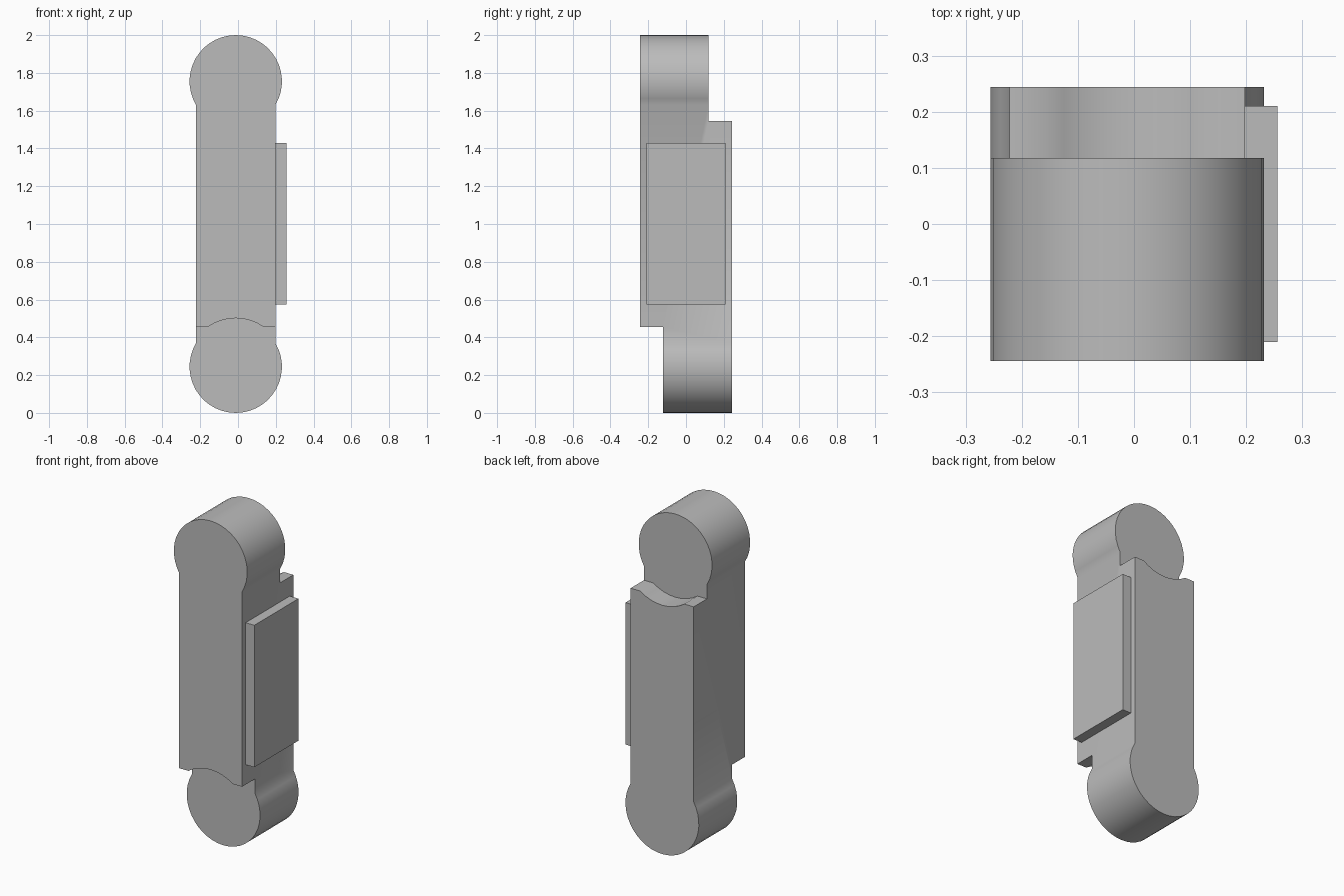
import bpy
import bmesh
from math import asin, cos, sin, pi, radians, sqrt

default = bpy.data.objects.get("Cube")
if default:
    bpy.data.objects.remove(default)

MID_X = -0.012           # centre line of the link
HALF_W = 0.21            # half width of the shank
HALF_D = 0.244           # half depth
EYE_R = 0.2445           # rounded end radius
EYE_Z = EYE_R            # height of the lower end's centre
CLEAR_R = 0.257          # clearance arc over the opposite end
STEP_Z = 0.455           # height of the flat shoulders
LUG_Y = 0.12             # where each half-lap step sits

grey = bpy.data.materials.new("plain_grey")
grey.use_nodes = True
grey.diffuse_color = (0.5, 0.5, 0.5, 1)
grey.node_tree.nodes["Principled BSDF"].inputs["Base Color"].default_value = (0.5, 0.5, 0.5, 1)


def prism(name, outline, y0, y1):
    """Extrude an x-z outline along y."""
    bm = bmesh.new()
    face = bm.faces.new([bm.verts.new((x, y0, z)) for x, z in outline])
    top = bmesh.ops.extrude_face_region(bm, geom=[face])
    moved = [v for v in top["geom"] if isinstance(v, bmesh.types.BMVert)]
    bmesh.ops.translate(bm, verts=moved, vec=(0, y1 - y0, 0))
    bmesh.ops.recalc_face_normals(bm, faces=bm.faces)
    mesh = bpy.data.meshes.new(name)
    bm.to_mesh(mesh)
    bm.free()
    mesh.materials.append(grey)
    obj = bpy.data.objects.new(name, mesh)
    bpy.context.collection.objects.link(obj)
    return obj


def arc(radius, start, end, steps):
    angles = [start + (end - start) * i / steps for i in range(steps + 1)]
    return [(MID_X + radius * cos(a), EYE_Z + radius * sin(a)) for a in angles]


def turned(points):
    """Rotate an outline half a turn about the link's middle."""
    return [(2 * MID_X - x, 2 - z) for x, z in points]


# Link body: straight shank with a rounded eye at each end
neck = asin(sqrt(EYE_R ** 2 - HALF_W ** 2) / EYE_R)
lower_end = arc(EYE_R, pi - neck, 2 * pi + neck, 28)
body = prism("link_body", lower_end + turned(lower_end), -HALF_D, HALF_D)

# Half-lap notches: lower front and upper back
shoulder = asin((STEP_Z - EYE_Z) / CLEAR_R)
notch = [(MID_X - 0.5, -0.3), (MID_X + 0.5, -0.3), (MID_X + 0.5, STEP_Z)]
notch += arc(CLEAR_R, shoulder, pi - shoulder, 8)
notch += [(MID_X - 0.5, STEP_Z)]
cutters = [prism("lower_notch_cutter", notch, -0.5, -LUG_Y - 0.002),
           prism("upper_notch_cutter", turned(notch), LUG_Y - 0.002, 0.5)]
bpy.context.view_layer.objects.active = body
for cutter in cutters:
    cutter.hide_render = True
    mod = body.modifiers.new(cutter.name, "BOOLEAN")
    mod.operation = "DIFFERENCE"
    mod.solver = "EXACT"
    mod.object = cutter
    bpy.ops.object.modifier_apply(modifier=mod.name)
    bpy.data.objects.remove(cutter)

# Smooth the rounded ends, keep hard edges crisp
bpy.ops.object.select_all(action="DESELECT")
body.select_set(True)
bpy.ops.object.shade_smooth_by_angle(angle=radians(40))

# Raised rectangular pad on the left side
edge = MID_X + HALF_W
prism("side_pad", [(edge - 0.01, 0.575), (0.256, 0.575),
                   (0.256, 1.43), (edge - 0.01, 1.43)], -0.21, 0.21)
